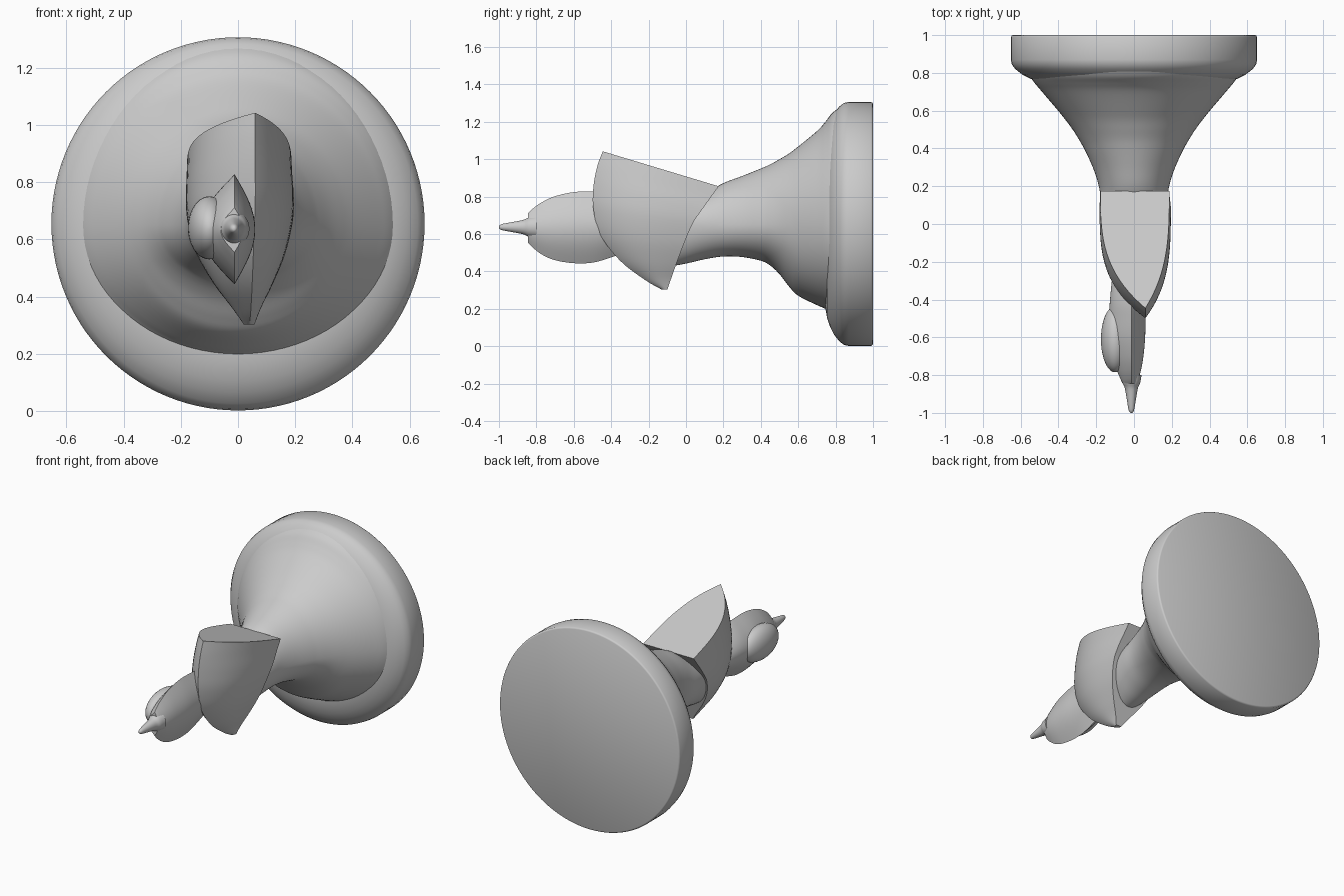
import bpy, bmesh
from math import sin, cos, pi

if "Cube" in bpy.data.objects:
    bpy.data.objects.remove(bpy.data.objects["Cube"])


def smooth_rows(rows, n=5):
    """Catmull-Rom interpolation through rows of equal-length tuples."""
    out = []
    for i in range(len(rows) - 1):
        a, b = rows[max(i - 1, 0)], rows[i]
        c, d = rows[i + 1], rows[min(i + 2, len(rows) - 1)]
        for k in range(n):
            t = k / n
            out.append([0.5 * (2 * q + (r - p) * t + (2 * p - 5 * q + 4 * r - s) * t ** 2
                        + (3 * q - p - 3 * r + s) * t ** 3) for p, q, r, s in zip(a, b, c, d)])
    return out + [list(rows[-1])]


def loft(name, rings, angle=35):
    """Skin closed rings of points and cap both ends."""
    bm = bmesh.new()
    vs = [[bm.verts.new(p) for p in ring] for ring in rings]
    n = len(rings[0])
    for a, b in zip(vs, vs[1:]):
        for i in range(n):
            j = (i + 1) % n
            bm.faces.new((a[i], a[j], b[j], b[i]))
    bm.faces.new(vs[0])
    bm.faces.new(vs[-1])
    bmesh.ops.recalc_face_normals(bm, faces=bm.faces)
    me = bpy.data.meshes.new(name)
    bm.to_mesh(me)
    bm.free()
    ob = bpy.data.objects.new(name, me)
    bpy.context.collection.objects.link(ob)
    bpy.ops.object.select_all(action='DESELECT')
    ob.select_set(True)
    bpy.context.view_layer.objects.active = ob
    bpy.ops.object.shade_smooth_by_angle(angle=angle * pi / 180)
    return ob


def oval(cx, y, cz, w, up, down, n=80):
    """Ring across y with separate upper and lower heights."""
    return [(cx + w * cos(a), y, cz + (up if sin(a) > 0 else down) * sin(a))
            for a in (2 * pi * i / n for i in range(n))]


# round base disc: (y, radius)
disc = [(1, .642), (.997, .648), (.99, .652), (.87, .652), (.845, .647), (.82, .628),
        (.79, .59), (.77, .55), (.755, .505), (.745, .45)]
loft("base_disc", [oval(0, y, .654, r, r, r, 112) for y, r in disc])

# flared body and neck: (y, half width, top z, bottom z)
body = [(.82, .575, 1.275, .14), (.78, .55, 1.245, .175), (.745, .525, 1.2, .2),
        (.7, .487, 1.15, .22), (.6, .402, 1.068, .27), (.55, .362, 1.03, .32),
        (.5, .325, 1, .385), (.45, .293, .972, .432), (.4, .265, .95, .457),
        (.3, .218, .91, .477), (.2, .186, .872, .48), (.1, .172, .82, .465),
        (0, .155, .8, .442), (-.08, .13, .78, .43), (-.16, .1, .75, .44)]
loft("flared_body", [oval(0, y, .65, w, t - .65, .65 - b)
                     for y, w, t, b in smooth_rows(body)])

# wedge head: (front y, front z, back y, back z, left x, right x, ridge x)
head = [(-.445, 1.042, .175, .855, -.178, .187, .06), (-.475, .96, .135, .8, -.18, .19, .06),
        (-.495, .85, .085, .73, -.182, .195, .06), (-.495, .73, .035, .655, -.175, .19, .06),
        (-.455, .59, -.01, .55, -.145, .165, .055), (-.35, .455, -.05, .445, -.085, .122, .05),
        (-.22, .355, -.08, .36, -.02, .08, .045), (-.13, .303, -.1, .303, .02, .058, .04)]


def wedge(r, n=18):
    fy, fz, by, bz, xl, xr, xm = r
    pts = []
    for i in range(-n, n + 1):
        s = (abs(i) / n) ** 1.3
        side = xl if i < 0 else xr
        pts.append((xm + (side - xm) * (1 - (1 - s) ** 3.1),
                    fy + (by - fy) * s, fz + (bz - fz) * s))
    return pts


loft("wedge_head", [wedge(r) for r in smooth_rows(head)])

# lens-shaped snout: (y, left width, right width, top z, bottom z)
snout = [(-.25, .1, .06, .76, .53), (-.4, .115, .07, .815, .475), (-.5, .12, .072, .826, .447),
         (-.6, .118, .071, .824, .444), (-.7, .1, .062, .802, .46), (-.77, .08, .05, .77, .49),
         (-.82, .06, .036, .735, .528), (-.845, .048, .03, .71, .555)]


def lens(y, wl, wr, t, b, n=20):
    mid, h = (t + b) / 2, (t - b) / 2
    us = [-1 + 2 * i / n for i in range(n)]
    return ([(-.012 + wr * cos(pi / 2 * u), y, mid + h * u) for u in us] +
            [(-.012 - wl * cos(pi / 2 * u), y, mid - h * u) for u in us])


loft("snout", [lens(*r) for r in smooth_rows(snout)])

# rounded bulge on one side of the snout
angles = [pi * (i + .3) / 20.6 for i in range(21)]
loft("snout_bulge", [oval(-.1, -.61 + .175 * cos(a), .64, .075 * sin(a), .11 * sin(a),
                          .11 * sin(a), 40) for a in angles])

# pointed tip: (y, radius)
tip = [(-.8, .06), (-.84, .052), (-.865, .04), (-.9, .032), (-.95, .023),
       (-.985, .016), (-.997, .009), (-1, .003)]
loft("snout_tip", [oval(-.014, y, .637, r * .9, r, r, 32) for y, r in smooth_rows(tip, 3)])
